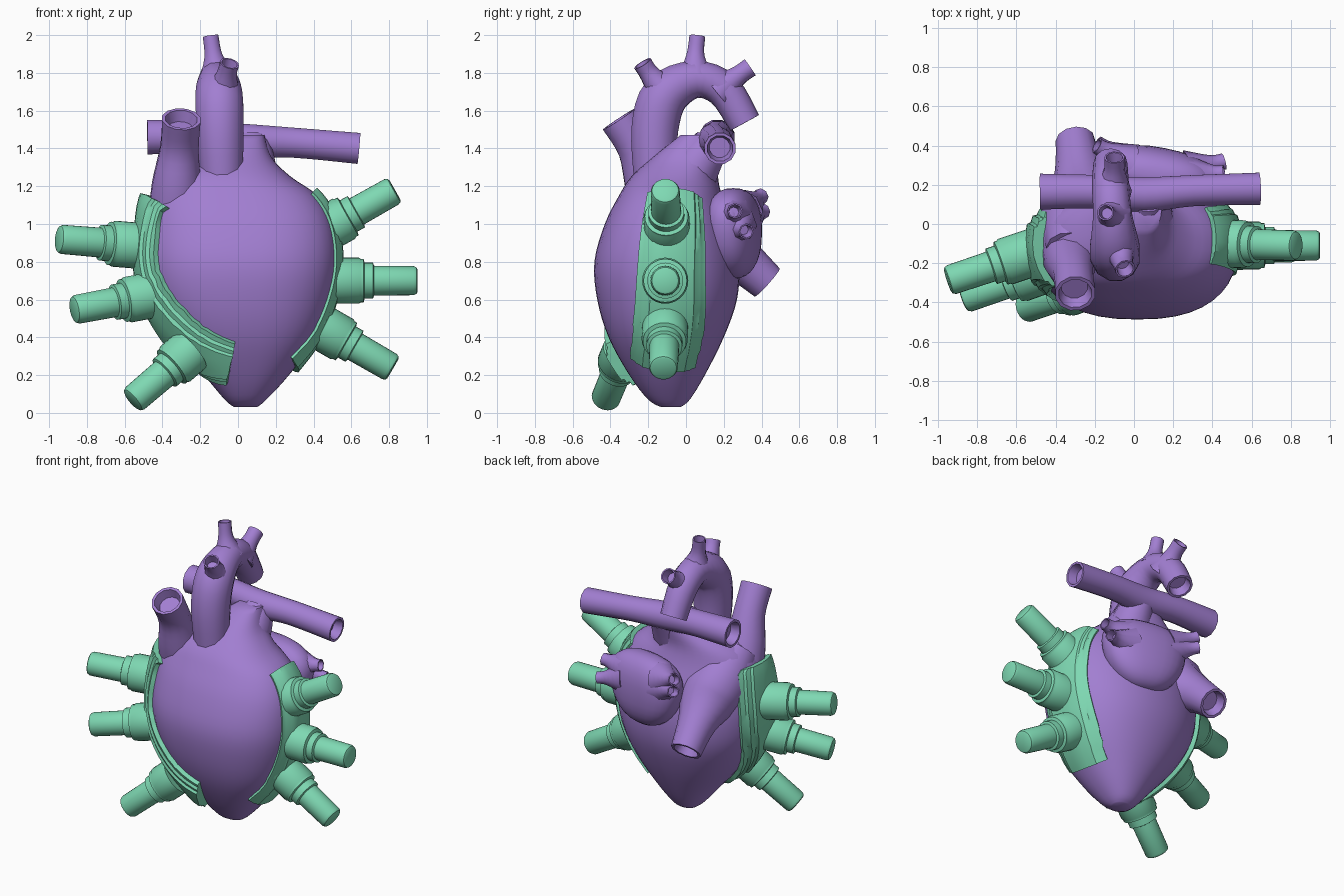
import bpy, bmesh, math
from mathutils import Vector, Matrix
from mathutils.bvhtree import BVHTree

if "Cube" in bpy.data.objects:
    bpy.data.objects.remove(bpy.data.objects["Cube"])


def material(name, color):
    m = bpy.data.materials.new(name)
    m.diffuse_color = color
    m.use_nodes = True
    m.node_tree.nodes["Principled BSDF"].inputs["Base Color"].default_value = m.diffuse_color
    return m


PURPLE = material("heart_purple", (0.36, 0.21, 0.64, 1))
GREEN = material("device_green", (0.21, 0.69, 0.45, 1))


def finish(name, bm, mat, angle=40):
    bmesh.ops.recalc_face_normals(bm, faces=bm.faces)
    me = bpy.data.meshes.new(name)
    bm.to_mesh(me)
    bm.free()
    ob = bpy.data.objects.new(name, me)
    bpy.context.collection.objects.link(ob)
    me.materials.append(mat)
    bpy.ops.object.select_all(action='DESELECT')
    ob.select_set(True)
    bpy.context.view_layer.objects.active = ob
    bpy.ops.object.shade_smooth_by_angle(angle=math.radians(angle))
    return ob


def spline(pts, n):
    """Catmull-Rom through tuples of any length, n steps per span."""
    p = [pts[0]] + list(pts) + [pts[-1]]
    out = []
    for i in range(1, len(p) - 2):
        for k in range(n):
            t = k / n
            out.append([0.5 * (2 * b + (c - a) * t + (2 * a - 5 * b + 4 * c - d) * t * t
                               + (3 * b - a - 3 * c + d) * t ** 3)
                        for a, b, c, d in zip(*p[i - 1:i + 3])])
    return out + [list(pts[-1])]


def power(v, e):
    return math.copysign(abs(v) ** e, v)


def loft(bm, rings, closed=True, caps=True):
    rows = [[bm.verts.new(v) for v in r] for r in rings]
    n = len(rows[0])
    for a, b in zip(rows, rows[1:]):
        for i in range(n if closed else n - 1):
            j = (i + 1) % n
            bm.faces.new((a[i], a[j], b[j], b[i]))
    if caps:
        bm.faces.new(rows[0])
        bm.faces.new(rows[-1])


def tube(name, pts, sides=12, steps=4, open_start=False, open_end=True):
    """Vessel along (x, y, z, radius) points, with hollow mouths."""
    s = spline(pts, steps)
    path = [(Vector(q[:3]), q[3]) for q in s]

    def mouth(end, nxt):
        c, r = end
        d = (nxt[0] - c).normalized()
        return [(c + d * 0.06, r * 0.65), (c, r * 0.82)]
    tan = [(path[min(i + 1, len(path) - 1)][0] - path[max(i - 1, 0)][0]).normalized()
           for i in range(len(path))]
    if open_start:
        path, tan = mouth(path[0], path[1]) + path, [tan[0]] * 2 + tan
    if open_end:
        path, tan = path + mouth(path[-1], path[-2])[::-1], tan + [tan[-1]] * 2
    u = tan[0].orthogonal().normalized()
    rings = []
    for (c, r), t in zip(path, tan):
        u = (u - t * u.dot(t)).normalized()
        w = t.cross(u)
        rings.append([c + (u * math.cos(a) + w * math.sin(a)) * r
                      for a in (2 * math.pi * k / sides for k in range(sides))])
    bm = bmesh.new()
    loft(bm, rings)
    return finish(name, bm, PURPLE, 50)


# Heart body: z, x min, x max, y front, y back per section
sections = [(0.03, -0.02, 0.10, -0.13, -0.03), (0.07, -0.07, 0.15, -0.20, 0.02),
            (0.2, -0.18, 0.27, -0.30, 0.10), (0.4, -0.35, 0.42, -0.41, 0.20),
            (0.6, -0.46, 0.50, -0.47, 0.27), (0.8, -0.50, 0.53, -0.485, 0.28),
            (1.0, -0.49, 0.505, -0.43, 0.24), (1.15, -0.46, 0.42, -0.355, 0.19),
            (1.25, -0.38, 0.28, -0.29, 0.17), (1.35, -0.20, 0.18, -0.18, 0.18),
            (1.47, -0.03, 0.14, -0.03, 0.19)]
rings = []
for z, x0, x1, y0, y1 in spline(sections, 4):
    ring = []
    for k in range(40):
        a = 2 * math.pi * k / 40
        c, s = math.cos(a), math.sin(a)
        e = 0.82 if s < 0 else 0.95
        ring.append(((x0 + x1) / 2 + (x1 - x0) / 2 * power(c, e),
                     (y0 + y1) / 2 + (y1 - y0) / 2 * power(s, e), z))
    rings.append(ring)
bm = bmesh.new()
loft(bm, rings)
bmesh.ops.recalc_face_normals(bm, faces=bm.faces)
surface = BVHTree.FromBMesh(bm)
finish("heart_body", bm, PURPLE, 60)

# Great vessels
tube("aorta", [(-0.085, -0.165, 1.24, 0.115), (-0.095, -0.165, 1.5, 0.128),
               (-0.10, -0.11, 1.68, 0.128), (-0.11, 0.05, 1.765, 0.10),
               (-0.12, 0.2, 1.71, 0.095), (-0.12, 0.31, 1.535, 0.087)])
tube("aorta_branch_front", [(-0.08, -0.10, 1.68, 0.10), (-0.06, -0.19, 1.79, 0.055), (-0.045, -0.23, 1.85, 0.052)])
tube("aorta_branch_middle", [(-0.11, 0.05, 1.78, 0.10), (-0.13, 0.05, 1.89, 0.05), (-0.145, 0.06, 1.995, 0.043)])
tube("aorta_branch_back", [(-0.11, 0.17, 1.70, 0.10), (-0.10, 0.27, 1.78, 0.055), (-0.10, 0.34, 1.83, 0.052)])
tube("pulmonary_artery", [(-0.48, 0.165, 1.46, 0.095), (-0.2, 0.165, 1.46, 0.088), (0.05, 0.15, 1.44, 0.092),
                          (0.3, 0.17, 1.43, 0.082), (0.64, 0.18, 1.40, 0.085)], open_start=True)
tube("pulmonary_trunk", [(0.06, 0.0, 1.2, 0.14), (0.07, 0.06, 1.32, 0.13), (0.07, 0.14, 1.43, 0.098)], open_end=False)
tube("upper_vena_cava", [(-0.33, -0.12, 1.0, 0.15), (-0.325, -0.19, 1.2, 0.135),
                         (-0.31, -0.26, 1.4, 0.105), (-0.30, -0.355, 1.555, 0.105)])
tube("lower_vena_cava", [(-0.32, -0.14, 1.2, 0.13), (-0.29, 0.0, 1.05, 0.19), (-0.26, 0.12, 0.93, 0.19),
                         (-0.28, 0.28, 0.82, 0.125), (-0.30, 0.43, 0.69, 0.10)])

# Left atrium on the back, with its small vein stubs
bm = bmesh.new()
bmesh.ops.create_uvsphere(bm, u_segments=28, v_segments=16, radius=1)
for v in bm.verts:
    v.co = [power(q, 0.84) for q in v.co]
    v.co.x *= 1 + 0.2 * v.co.z
bmesh.ops.transform(bm, verts=bm.verts, matrix=Matrix.Translation((0.13, 0.25, 0.95))
                    @ Matrix.Rotation(math.radians(-11), 4, 'Z') @ Matrix.Diagonal((0.28, 0.14, 0.24, 1)))
finish("left_atrium", bm, PURPLE, 60)
stubs = [((0.3, 0.24, 1.05), (0.46, 0.26, 1.07)), ((0.28, 0.27, 0.99), (0.46, 0.32, 0.96)),
         ((-0.04, 0.31, 1.08), (-0.19, 0.40, 1.15)), ((-0.03, 0.31, 1.02), (-0.19, 0.41, 1.07))]
for i, (a, b) in enumerate(stubs):
    mid = [(p + 2 * q) / 3 for p, q in zip(a, b)]
    tube(f"vein_stub_{i + 1}", [(*a, 0.11), (*mid, 0.05), (*b, 0.042)], sides=8)


# Curved stepped plates wrapped onto the body surface
def plate(name, path, lift):
    half = [(-1, -0.03), (-1, 0.5), (-0.82, 0.5), (-0.74, 0.75), (-0.6, 0.75), (-0.54, 1.0), (-0.24, 1.0)]
    profile = half + [(0, 1.0)] + [(-s, h) for s, h in half[::-1]]
    pts = spline(path, 5)
    rows = []
    for i, q in enumerate(pts):
        c, n = surface.find_nearest(Vector(q[:3]))[:2]
        t = Vector(pts[min(i + 1, len(pts) - 1)][:3]) - Vector(pts[max(i - 1, 0)][:3])
        w = t.cross(n).normalized()
        row, foot = [], []
        for s, h in profile:
            p, pn = surface.find_nearest(c + w * (s * q[3]))[:2]
            row.append(p + pn * (h * lift))
            foot.append(p - pn * 0.02)
        rows.append(row)
        if i in (0, len(pts) - 1):
            rows.insert(0 if i == 0 else len(rows), foot)
    bm = bmesh.new()
    loft(bm, rows, closed=False, caps=False)
    finish(name, bm, GREEN, 35)


plate("left_plate", [(-0.46, -0.15, 1.14, 0.23), (-0.50, -0.14, 0.95, 0.24), (-0.50, -0.16, 0.75, 0.24),
                     (-0.44, -0.23, 0.55, 0.22), (-0.33, -0.30, 0.39, 0.19), (-0.18, -0.33, 0.30, 0.16),
                     (-0.04, -0.36, 0.25, 0.13)], 0.06)
plate("right_plate", [(0.40, -0.05, 1.17, 0.16), (0.49, -0.06, 0.97, 0.19), (0.53, -0.07, 0.75, 0.2),
                      (0.48, -0.08, 0.5, 0.21), (0.40, -0.10, 0.35, 0.21), (0.31, -0.12, 0.23, 0.2)], 0.03)


# Stepped round ports, closed at the tip
def port(name, base, tip):
    base, tip = Vector(base), Vector(tip)
    d = (tip - base).normalized()
    rot = d.to_track_quat('Z', 'Y')
    length = (tip - base).length
    prof = [(0.0, 0.122), (length - 0.31, 0.122), (length - 0.30, 0.115), (length - 0.285, 0.115),
            (length - 0.28, 0.095), (length - 0.235, 0.095), (length - 0.23, 0.079),
            (length - 0.02, 0.077), (length - 0.005, 0.07), (length, 0.06)]
    bm = bmesh.new()
    loft(bm, [[base + rot @ Vector((r * math.cos(a), r * math.sin(a), h))
               for a in (2 * math.pi * k / 28 for k in range(28))] for h, r in prof])
    finish(name, bm, GREEN, 35)


ports = {"left": [((-0.47, -0.13, 0.88), (-0.95, -0.29, 0.92)),
                  ((-0.42, -0.22, 0.63), (-0.87, -0.38, 0.545)),
                  ((-0.25, -0.32, 0.33), (-0.56, -0.43, 0.065))],
         "right": [((0.44, -0.10, 0.96), (0.83, -0.11, 1.18)),
                   ((0.48, -0.11, 0.70), (0.95, -0.11, 0.70)),
                   ((0.43, -0.11, 0.46), (0.82, -0.12, 0.235))]}
for side, items in ports.items():
    for i, (a, b) in enumerate(items):
        port(f"{side}_port_{i + 1}", a, b)
